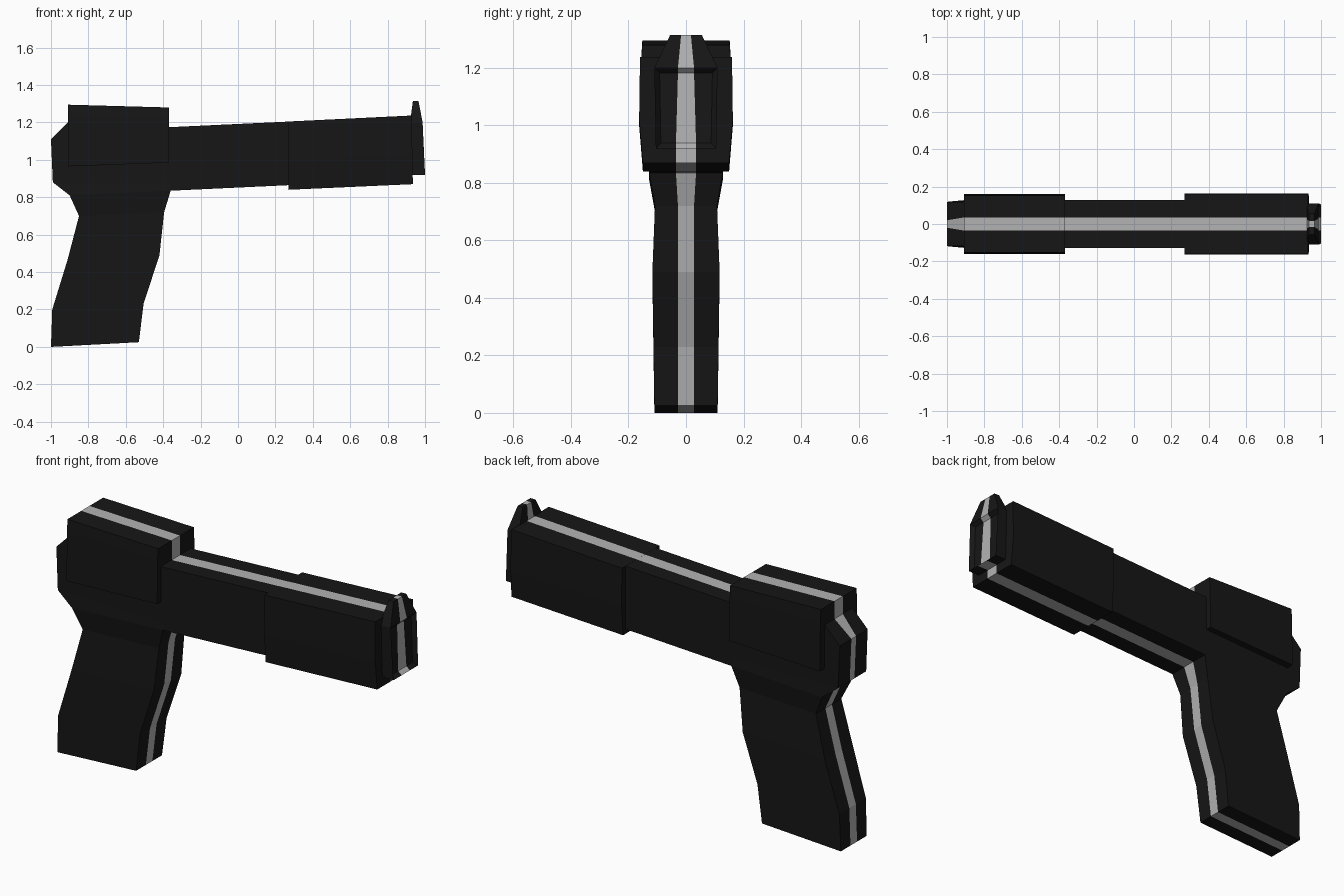
import bpy, bmesh

if "Cube" in bpy.data.objects:
    bpy.data.objects.remove(bpy.data.objects["Cube"])


def material(name, v):
    m = bpy.data.materials.new(name)
    m.diffuse_color = (v, v, v, 1)
    m.use_nodes = True
    m.node_tree.nodes["Principled BSDF"].inputs["Base Color"].default_value = m.diffuse_color
    return m


BLACK = material("black", 0.008)
STRIP = material("strip_grey", 0.45)


def loft(name, rows, recess=None):
    """Stack rows of (x_back, z_back, x_front, z_front, w_back, w_front, strip_back, strip_front)."""
    bm = bmesh.new()
    rings = []
    for xb, zb, xf, zf, wb, wf, sb, sf in rows:
        pts = [(xb, y, zb) for y in (-wb, -sb, sb, wb)]
        pts += [(xf, y, zf) for y in (wf, sf, -sf, -wf)]
        rings.append([bm.verts.new(p) for p in pts])

    def face(vs, strip):
        f = bm.faces.new(vs)
        f.material_index = int(strip)
        return f

    front = []
    for i, (a, b) in enumerate(zip(rings, rings[1:])):
        for j in range(8):
            k = (j + 1) % 8
            f = face((a[j], a[k], b[k], b[j]), j in (1, 5))
            if i == recess and j in (4, 5, 6):
                front.append(f)
    for r in (rings[0], rings[-1]):
        for j in range(3):
            face((r[j], r[j + 1], r[6 - j], r[7 - j]), j == 1)
    bmesh.ops.recalc_face_normals(bm, faces=bm.faces)
    if front:
        bmesh.ops.inset_region(bm, faces=front, thickness=0.018, depth=0,
                               use_even_offset=True)
        # push the inset panel back to form a shallow recess
        for v in {v for f in front for v in f.verts}:
            v.co.x -= 0.02
    me = bpy.data.meshes.new(name)
    bm.to_mesh(me)
    bm.free()
    me.materials.append(BLACK)
    me.materials.append(STRIP)
    ob = bpy.data.objects.new(name, me)
    bpy.context.collection.objects.link(ob)
    return ob


# Handle, from the base up to the frame
g = 0.028
loft("grip", [
    (-1.0, 0.0, -0.53, 0.025, 0.11, 0.11, g, g),
    (-0.993, 0.20, -0.505, 0.23, 0.113, 0.113, g, g),
    (-0.91, 0.47, -0.42, 0.49, 0.117, 0.117, g, g),
    (-0.85, 0.70, -0.395, 0.72, 0.108, 0.108, g, g),
    (-0.90, 0.81, -0.36, 0.835, 0.128, 0.128, g, 0.035),
])

# Rear frame with the tapered back knob
s = 0.035
loft("rear_frame", [
    (-0.90, 0.81, -0.36, 0.835, 0.128, 0.128, g, s),
    (-0.99, 0.88, -0.36, 0.88, 0.12, 0.128, 0.02, s),
    (-1.0, 1.11, -0.36, 1.10, 0.118, 0.128, 0.02, s),
    (-0.91, 1.20, -0.36, 1.175, 0.118, 0.128, s, s),
])

# Middle barrel section
loft("barrel", [
    (-0.36, 0.835, 0.28, 0.865, 0.128, 0.128, s, s),
    (-0.36, 1.175, 0.28, 1.205, 0.128, 0.128, s, s),
])

# Raised block at the back
loft("rear_block", [
    (-0.91, 0.965, -0.37, 0.985, 0.16, 0.16, s, s),
    (-0.91, 1.23, -0.37, 1.22, 0.156, 0.156, s, s),
    (-0.91, 1.295, -0.37, 1.28, 0.152, 0.152, s, s),
])

# Wider sleeve around the front half
loft("front_sleeve", [
    (0.27, 0.84, 0.935, 0.87, 0.15, 0.15, s, s),
    (0.27, 1.00, 0.932, 1.02, 0.163, 0.163, s, s),
    (0.27, 1.205, 0.93, 1.237, 0.16, 0.16, s, s),
])

# End plate with recessed panel and raised top
loft("end_plate", [
    (0.92, 0.92, 1.0, 0.92, 0.105, 0.105, s, s),
    (0.92, 1.20, 0.987, 1.20, 0.11, 0.11, g, g),
    (0.935, 1.315, 0.965, 1.315, 0.055, 0.055, 0.017, 0.017),
], recess=0)
